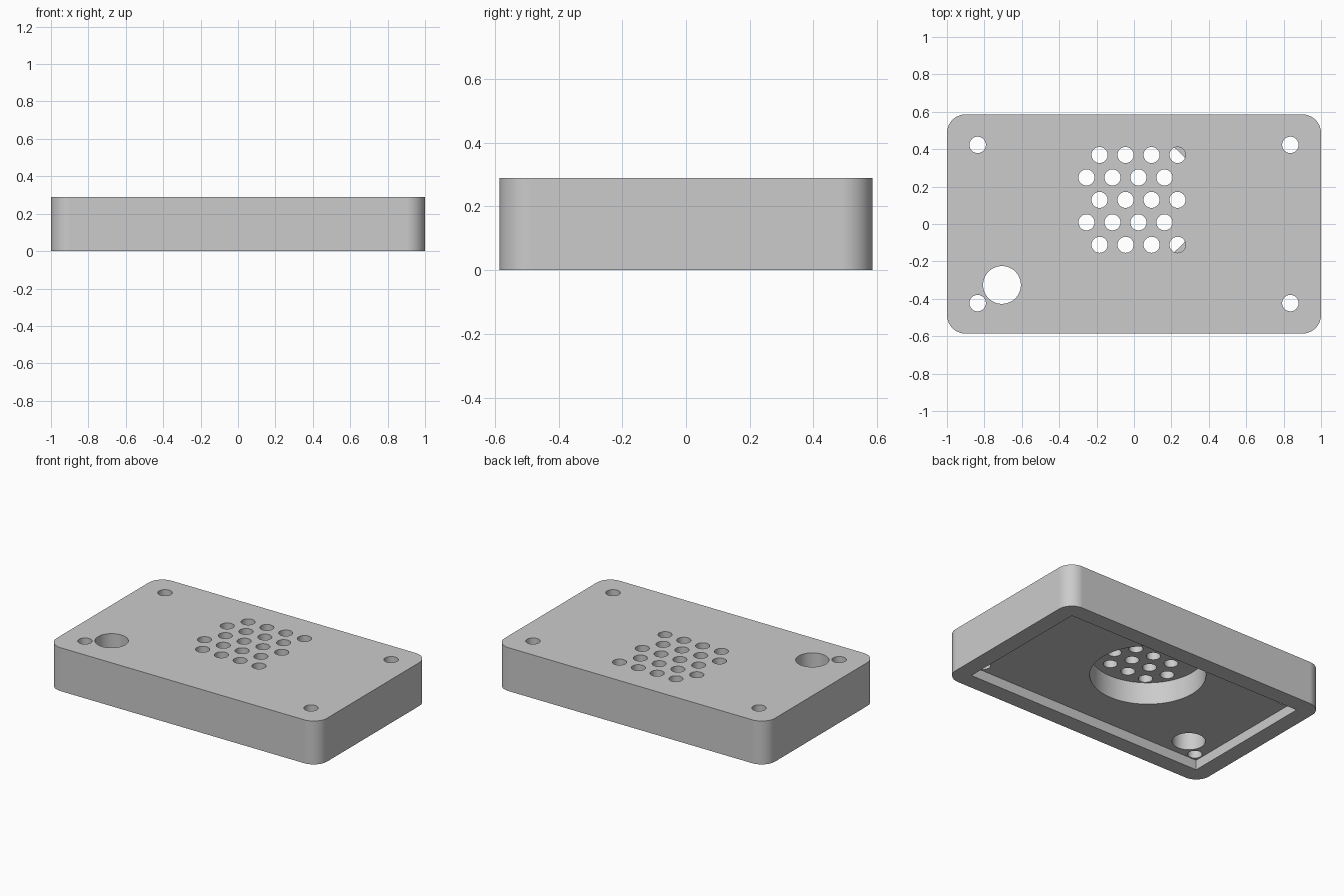
import bpy, bmesh, math

cube = bpy.data.objects.get("Cube")
if cube:
    bpy.data.objects.remove(cube, do_unlink=True)

HEIGHT, HALF_X, HALF_Y = 0.29, 1.0, 0.586
CAVITY_TOP, POCKET_TOP = 0.066, 0.215

grey = bpy.data.materials.new("Light grey")
grey.use_nodes = True
COLOUR = (0.6, 0.6, 0.6, 1)
grey.diffuse_color = COLOUR
grey.node_tree.nodes["Principled BSDF"].inputs["Base Color"].default_value = COLOUR


def circle(x, y, r, n=48):
    return [(x + r * math.cos(math.tau * i / n), y + r * math.sin(math.tau * i / n))
            for i in range(n)]


def rectangle(hx, hy, r=0.0, steps=14):
    """Rectangle outline, with rounded corners when r is given."""
    points = []
    for quarter, (sx, sy) in enumerate([(1, 1), (-1, 1), (-1, -1), (1, -1)]):
        for i in range(steps + 1 if r else 1):
            a = math.pi / 2 * (quarter + i / steps)
            points.append((sx * (hx - r) + r * math.cos(a), sy * (hy - r) + r * math.sin(a)))
    return points


def extrude(name, outlines, z0, z1):
    """Solid prisms from closed outlines, all in one object."""
    bm = bmesh.new()
    for outline in outlines:
        low = [bm.verts.new((x, y, z0)) for x, y in outline]
        high = [bm.verts.new((x, y, z1)) for x, y in outline]
        bm.faces.new(low[::-1])
        bm.faces.new(high)
        for i in range(len(low)):
            j = (i + 1) % len(low)
            bm.faces.new((low[i], low[j], high[j], high[i]))
    mesh = bpy.data.meshes.new(name)
    bm.to_mesh(mesh)
    bm.free()
    mesh.materials.append(grey)
    obj = bpy.data.objects.new(name, mesh)
    bpy.context.collection.objects.link(obj)
    return obj


# Case body
case = extrude("case_cover", [rectangle(HALF_X, HALF_Y, 0.1)], 0, HEIGHT)

# Staggered speaker grille
grille = []
for row in range(5):
    start = -0.184 if row % 2 == 0 else -0.254
    for col in range(4):
        grille.append(circle(start + 0.139 * col, 0.369 - 0.12 * row, 0.043, 32))

# Corner screw holes and the large round opening
through = [circle(sx * 0.836, sy * 0.423, 0.044, 32) for sx in (-1, 1) for sy in (-1, 1)]
through.append(circle(-0.706, -0.326, 0.101))

cutters = [
    extrude("cavity_cutter", [rectangle(0.888, 0.473)], -0.1, CAVITY_TOP),
    extrude("speaker_pocket_cutter", [circle(0, 0.13, 0.352, 96)], 0.03, POCKET_TOP),
    extrude("grille_cutter", grille, POCKET_TOP - 0.01, HEIGHT + 0.1),
    extrude("hole_cutter", through, 0.03, HEIGHT + 0.1),
]

bpy.ops.object.select_all(action="DESELECT")
case.select_set(True)
bpy.context.view_layer.objects.active = case
for cutter in cutters:
    cutter.hide_render = True
    mod = case.modifiers.new(cutter.name, "BOOLEAN")
    mod.operation = "DIFFERENCE"
    mod.solver = "EXACT"
    mod.object = cutter
    bpy.ops.object.modifier_apply(modifier=mod.name)
    bpy.data.objects.remove(cutter, do_unlink=True)

# Smooth round walls, sharp edges, flat large faces
bpy.ops.object.shade_smooth_by_angle(angle=math.radians(30))
weighted = case.modifiers.new("weighted_normals", "WEIGHTED_NORMAL")
weighted.keep_sharp = True
